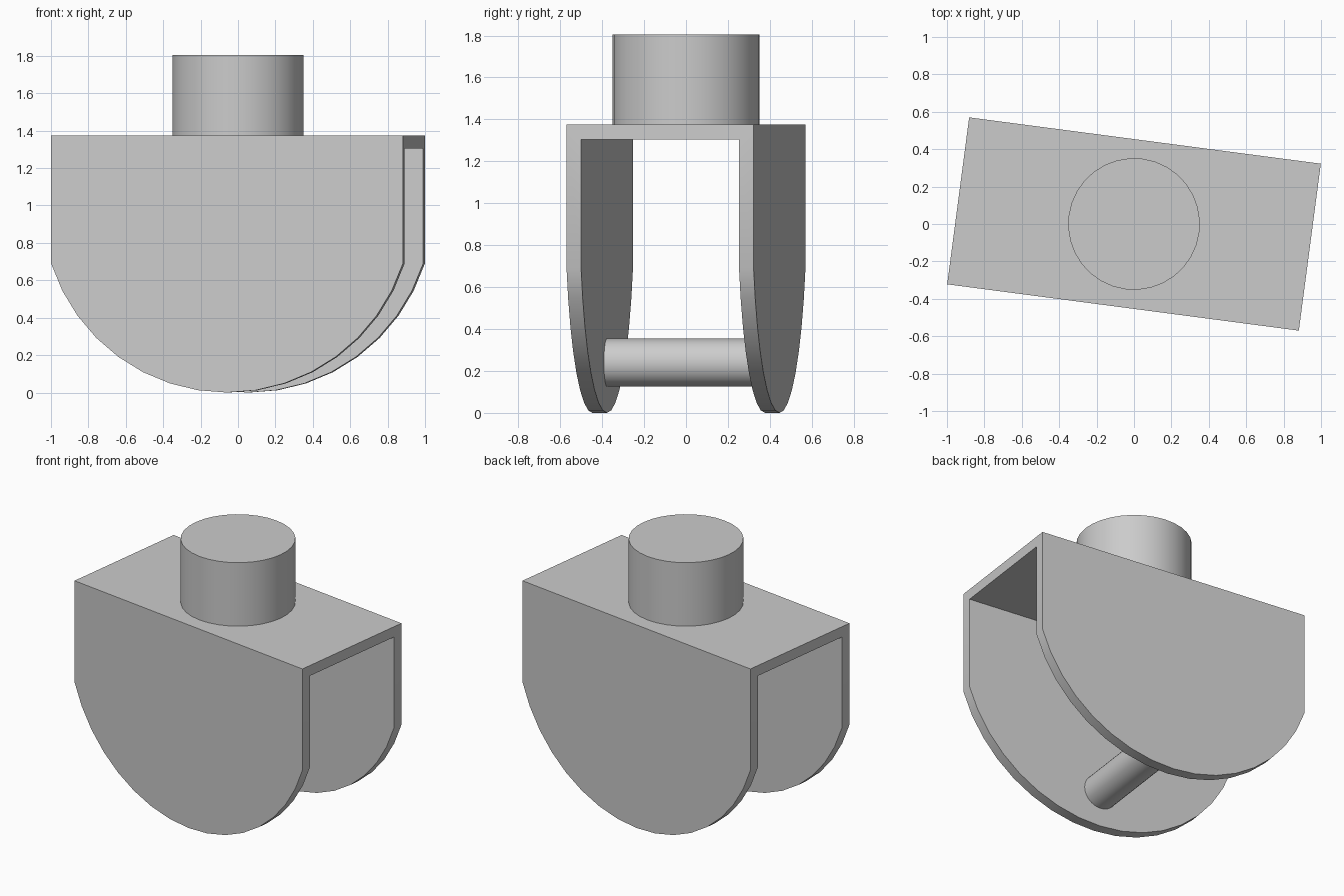
import bpy
import bmesh
from math import radians, sin, cos
from mathutils import Matrix

cube = bpy.data.objects.get("Cube")
if cube:
    bpy.data.objects.remove(cube, do_unlink=True)

YAW = Matrix.Rotation(radians(-7.5), 4, "Z")
TOP = 1.375        # top of the bracket
WALL = 0.07        # plate thickness
DEPTH = 0.90       # bracket depth
ARC = 0.997        # radius of the rounded lower edge

grey = bpy.data.materials.new("plain grey")
grey.use_nodes = True
COLOUR = (0.6, 0.6, 0.6, 1)
grey.diffuse_color = COLOUR
grey.node_tree.nodes["Principled BSDF"].inputs["Base Color"].default_value = COLOUR


def make_object(name, bm):
    """Turn a bmesh into a grey object, turned with the whole model."""
    bmesh.ops.recalc_face_normals(bm, faces=bm.faces)
    bm.transform(YAW)
    mesh = bpy.data.meshes.new(name)
    bm.to_mesh(mesh)
    bm.free()
    mesh.materials.append(grey)
    obj = bpy.data.objects.new(name, mesh)
    bpy.context.collection.objects.link(obj)
    return obj


def smooth(obj):
    bpy.ops.object.select_all(action="DESELECT")
    obj.select_set(True)
    bpy.context.view_layer.objects.active = obj
    bpy.ops.object.shade_smooth_by_angle(angle=radians(30))


def cylinder(name, radius, length, matrix):
    bm = bmesh.new()
    bmesh.ops.create_cone(bm, cap_ends=True, segments=32, radius1=radius,
                          radius2=radius, depth=length, matrix=matrix)
    obj = make_object(name, bm)
    smooth(obj)
    return obj


# Bracket body: flat top, straight ends, rounded bottom, extruded front to back
angles = [radians(a) for a in range(-72, 73, 9)]
profile = [(ARC * sin(a), ARC * (1 - cos(a))) for a in angles]
half = profile[-1][0]
profile += [(half, TOP), (-half, TOP)]
bm = bmesh.new()
face = bm.faces.new([bm.verts.new((x, -DEPTH / 2, z)) for x, z in profile])
extruded = bmesh.ops.extrude_face_region(bm, geom=[face])["geom"]
bmesh.ops.translate(bm, vec=(0, DEPTH, 0),
                    verts=[v for v in extruded if isinstance(v, bmesh.types.BMVert)])
bracket = make_object("fork_bracket", bm)

# Slot that leaves two side plates and the top plate
bm = bmesh.new()
slot_top = TOP - WALL
bmesh.ops.create_cube(bm, size=1, matrix=Matrix.Translation((0, 0, slot_top - 1))
                      @ Matrix.Diagonal((3, DEPTH - 2 * WALL, 2, 1)))
cutter = make_object("slot_cutter", bm)
cutter.hide_render = True

cut = bracket.modifiers.new("slot", "BOOLEAN")
cut.operation = "DIFFERENCE"
cut.solver = "EXACT"
cut.object = cutter
bpy.context.view_layer.objects.active = bracket
bpy.ops.object.modifier_apply(modifier=cut.name)
bpy.data.objects.remove(cutter, do_unlink=True)
smooth(bracket)

# Round stem on top and axle between the plates
cylinder("stem", 0.352, 0.43, Matrix.Translation((0, 0, TOP + 0.215)))
cylinder("axle", 0.115, DEPTH - 2 * WALL,
         Matrix.Translation((0, 0, 0.24)) @ Matrix.Rotation(radians(90), 4, "X"))
